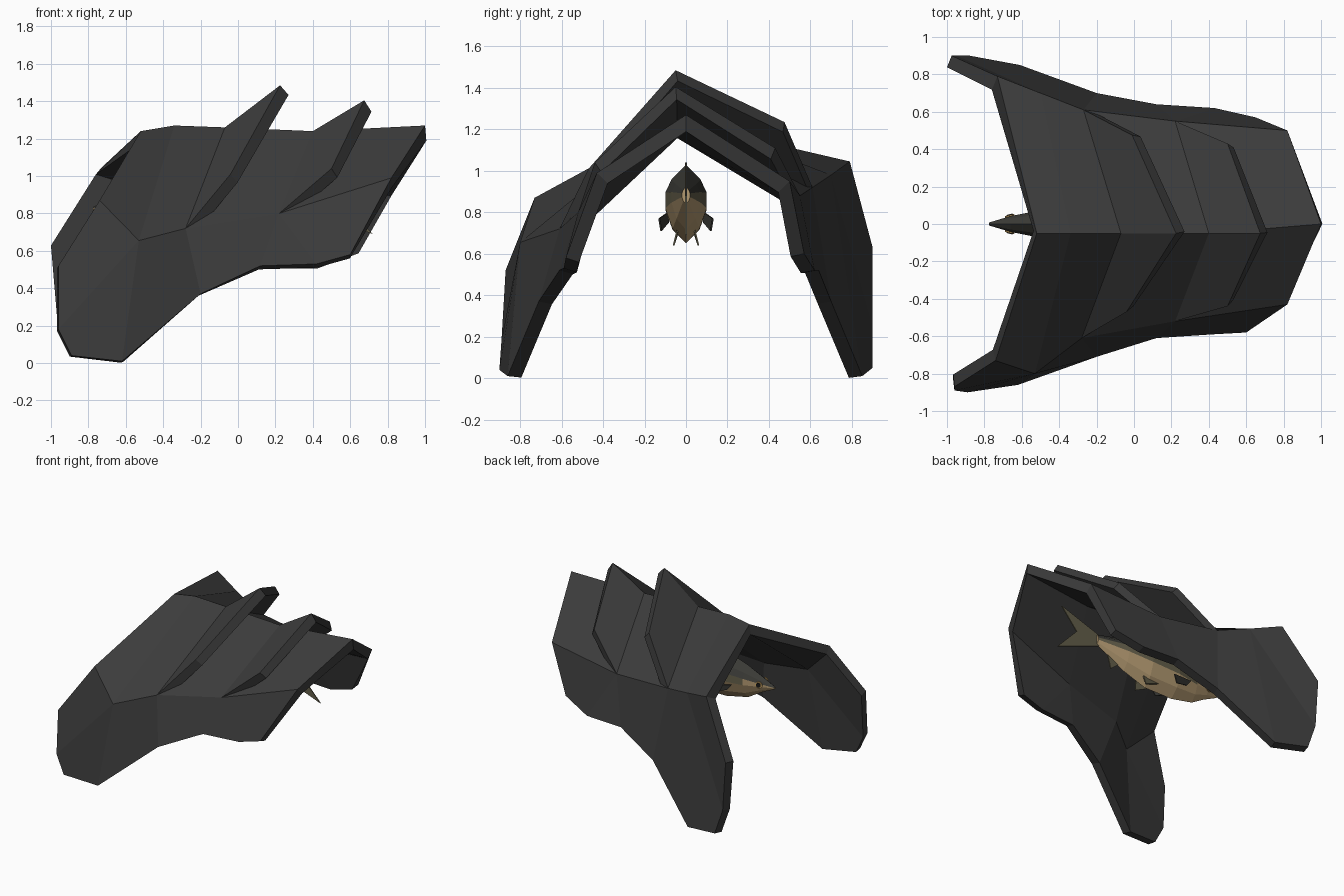
import bpy, bmesh, math
from mathutils import Vector

cube = bpy.data.objects.get("Cube")
if cube:
    bpy.data.objects.remove(cube)


def material(name, rgb):
    m = bpy.data.materials.new(name)
    m.use_nodes = True
    m.diffuse_color = (*rgb, 1)
    bsdf = next(n for n in m.node_tree.nodes if n.type == 'BSDF_PRINCIPLED')
    bsdf.inputs["Base Color"].default_value = (*rgb, 1)
    return m


SHELL = material("charcoal shell", (.044, .044, .044))
BACK = material("dark fish back", (.042, .042, .036))
BELLY = material("tan belly", (.45, .32, .165))
FIN = material("olive fin", (.125, .112, .068))
GOLD = material("gold eye", (.55, .35, .12))
PUPIL = material("black pupil", (.008, .008, .008))


def mesh_object(name, verts, faces, mats, thickness=0, offset=-1, up=None):
    """Build a mesh; 'up' makes face 0 point along that direction."""
    bm = bmesh.new()
    vs = [bm.verts.new(v) for v in verts]
    for f in faces:
        bm.faces.new([vs[i] for i in f])
    bmesh.ops.recalc_face_normals(bm, faces=bm.faces)
    bm.faces.ensure_lookup_table()
    if up and bm.faces[0].normal.dot(Vector(up)) < 0:
        bmesh.ops.reverse_faces(bm, faces=bm.faces)
    me = bpy.data.meshes.new(name)
    bm.to_mesh(me)
    bm.free()
    for m in mats:
        me.materials.append(m)
    ob = bpy.data.objects.new(name, me)
    bpy.context.collection.objects.link(ob)
    if thickness:
        s = ob.modifiers.new("thickness", 'SOLIDIFY')
        s.thickness, s.offset, s.use_even_offset = thickness, offset, True
    return ob


# Shell: ridge line, a shoulder crease on each side, and the outer rim of each side flap
ridge = [(-.52, -.05, 1.24), (-.34, -.05, 1.27), (-.07, -.05, 1.26), (.4, -.05, 1.24), (1, 0, 1.27)]
right_shoulder = [(-.74, -.73, .87), (-.53, -.8, .655), (-.28, -.61, .72), (.22, -.52, .8), (.82, -.43, .99)]
left_shoulder = [(-.73, .79, 1.045), (-.5, .7, .98), (-.27, .61, .92), (.22, .55, .88), (.82, .5, .95)]
right_rim = [(-.96, -.87, .52), (-.96, -.89, .18), (-.89, -.9, .04), (-.62, -.86, .01),
             (-.2, -.71, .37), (.12, -.61, .52), (.42, -.59, .53), (.6, -.58, .58)]
left_rim = [(-.975, .9, .63), (-.95, .9, .25), (-.88, .9, .05), (-.61, .85, .01),
            (-.2, .7, .37), (.12, .64, .52), (.43, .62, .52), (.65, .57, .6)]
verts = ridge + right_shoulder + left_shoulder + right_rim + left_rim
faces = []
for s, r in ((5, 15), (10, 23)):
    faces += [(i, i + 1, s + i + 1, s + i) for i in range(4)]
    faces += [(s, r, r + 1, s + 1), (s + 1, r + 1, r + 2, r + 3), (s + 1, r + 3, r + 4, s + 2),
              (s + 2, r + 4, r + 5, s + 3), (s + 3, r + 5, r + 6), (s + 3, r + 6, r + 7, s + 4)]
mesh_object("shell", verts, faces, [SHELL], .067, up=(0, 0, 1))


# Raised plates lifting off the shell towards the rear
def raised_plate(name, row, tip, right_end, left_end):
    vs = [ridge[row], tip, right_end, right_shoulder[row], left_end, left_shoulder[row]]
    mesh_object(name, vs, [(0, 1, 2, 3), (0, 1, 4, 5)], [SHELL], .066, up=(0, 0, 1))


raised_plate("front_raised_plate", 2, (.225, -.05, 1.485), (-.04, -.47, 1.01), (-.01, .475, 1.235))
raised_plate("rear_raised_plate", 3, (.675, -.05, 1.405), (.5, -.44, 1.04), (.5, .43, 1.11))

# Fish body: keeled rings of (x, middle height, top, bottom, half width)
stations = [(-.775, .825, .835, .815, .008), (-.66, .83, .89, .76, .042), (-.54, .83, .945, .69, .066),
            (-.35, .84, 1.01, .65, .1), (-.1, .85, 1.03, .65, .1), (.1, .87, .98, .715, .07),
            (.35, .88, .925, .84, .02)]
# Half cross-section from back to keel: (fraction of width, fraction of height)
section = [(0, 1), (.7, .6), (1, .25), (1, -.15), (.65, -.65), (0, -1)]
ring = section + [(-w, h) for w, h in section[-2:0:-1]]
N = len(ring)
verts, faces, colours = [], [], []
strip_colour = [0, 0, 1, 2, 2]
for x, mid, top, bottom, half in stations:
    for w, h in ring:
        verts.append((x, half * w, mid + h * (top - mid if h > 0 else mid - bottom)))
for i in range(len(stations) - 1):
    for k in range(N):
        j = (k + 1) % N
        faces.append((i * N + k, i * N + j, i * N + N + j, i * N + N + k))
        strip = strip_colour[min(k, N - 1 - k)]
        colours.append(2 if strip == 1 and i < 2 else strip)
faces += [tuple(range(N)), tuple(range(len(verts) - N, len(verts)))]
colours += [2, 2]
body = mesh_object("fish_body", verts, faces, [BACK, FIN, BELLY])
body.data.polygons.foreach_set("material_index", colours)


# Fish fins: thin flat plates
def fin(name, points, mat):
    mesh_object(name, points, [tuple(range(len(points)))], [mat], .008, 0)


def upright(points):
    return [(x, 0, z) for x, z in points]


fin("tail_fin_upper", upright([(.32, .92), (.68, 1.04), (.54, .88), (.32, .88)]), FIN)
fin("tail_fin_lower", upright([(.32, .84), (.72, .69), (.54, .88), (.32, .88)]), FIN)
fin("dorsal_fin", upright([(-.15, 1.02), (.06, 1.04), (.14, .96)]), BACK)
fin("anal_fin", upright([(.12, .77), (.22, .69), (.26, .83)]), FIN)
for side, label in ((1, "left"), (-1, "right")):
    fin(label + "_pectoral_fin", [(-.46, side * .088, .8), (-.27, side * .13, .77),
                                  (-.3, side * .12, .71), (-.42, side * .086, .75)], BACK)
    fin(label + "_pelvic_fin", [(-.2, side * .04, .7), (-.06, side * .06, .64), (-.05, side * .04, .72)], FIN)
    # Eyes: a gold disc with a dark pupil
    for part, rad, out, mat in (("eye", .027, .044, GOLD), ("pupil", .018, .048, PUPIL)):
        bpy.ops.mesh.primitive_cylinder_add(vertices=10, radius=rad, depth=.008,
                                            location=(-.665, side * out, .835),
                                            rotation=(math.pi / 2, 0, side * .25))
        ob = bpy.context.object
        ob.name = label + "_" + part
        ob.data.materials.append(mat)
